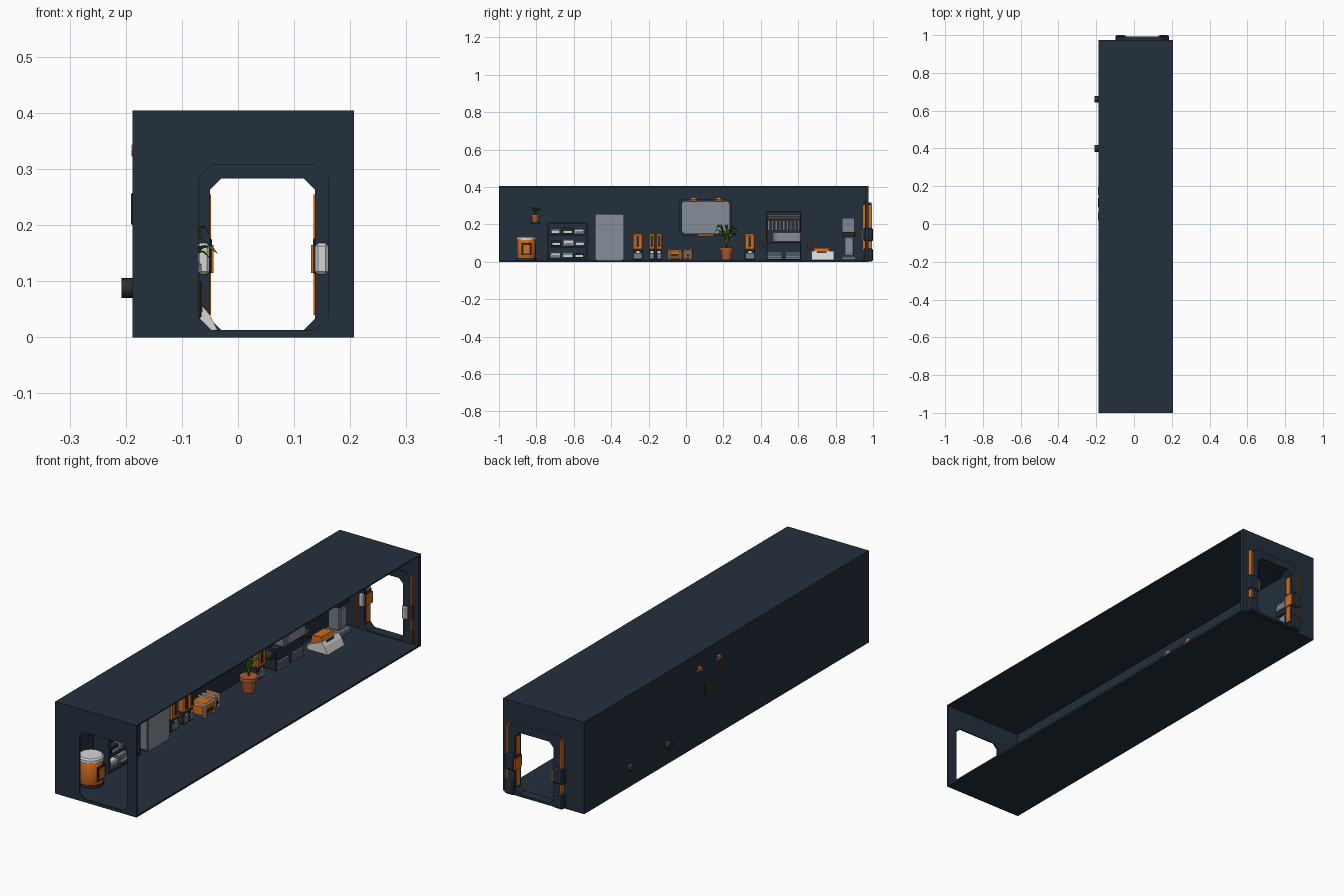
import bpy, bmesh, math
from mathutils import Vector

if "Cube" in bpy.data.objects:
    bpy.data.objects.remove(bpy.data.objects["Cube"])


def material(name, rgb):
    m = bpy.data.materials.new(name)
    m.diffuse_color = (*rgb, 1)
    m.use_nodes = True
    m.node_tree.nodes["Principled BSDF"].inputs["Base Color"].default_value = m.diffuse_color
    return m


NAVY = material("navy hull", (0.017, 0.029, 0.047))
ORANGE = material("orange", (0.66, 0.15, 0.012))
WHITE = material("white", (0.66, 0.66, 0.66))
GREY = material("blue grey", (0.17, 0.20, 0.25))
PANE = material("pale panel", (0.24, 0.27, 0.32))
DARK = material("charcoal", (0.025, 0.027, 0.03))
CLAY = material("terracotta", (0.42, 0.10, 0.035))
LEAF = material("leaf green", (0.06, 0.14, 0.015))


def finish(name, bm, mat, bevel=0.0, smooth=False):
    bmesh.ops.recalc_face_normals(bm, faces=bm.faces)
    me = bpy.data.meshes.new(name)
    bm.to_mesh(me)
    bm.free()
    me.materials.append(mat)
    ob = bpy.data.objects.new(name, me)
    bpy.context.collection.objects.link(ob)
    if bevel:
        b = ob.modifiers.new("bevel", 'BEVEL')
        b.width, b.segments = bevel, 1
    if smooth:
        bpy.context.view_layer.objects.active = ob
        ob.select_set(True)
        bpy.ops.object.shade_smooth_by_angle(angle=math.radians(40))
        ob.select_set(False)
    return ob


def box(name, mat, x, y, z, bevel=0.0):
    bm = bmesh.new()
    bmesh.ops.create_cube(bm, size=1)
    for v in bm.verts:
        v.co = Vector([r[0] + (c + 0.5) * (r[1] - r[0]) for r, c in zip((x, y, z), v.co)])
    return finish(name, bm, mat, bevel)


def turned(name, mat, centre, profile, axis='Z', sides=20):
    """Closed lathe shape; profile is (radius, height) from one end to the other."""
    bm = bmesh.new()
    rings = []
    for r, h in profile:
        ring = []
        for i in range(sides):
            a = 2 * math.pi * i / sides
            p = (r * math.cos(a), r * math.sin(a), h)
            if axis == 'X':
                p = (p[2], p[0], p[1])
            ring.append(bm.verts.new(Vector(centre) + Vector(p)))
        rings.append(ring)
    for a, b in zip(rings, rings[1:]):
        for i in range(sides):
            j = (i + 1) % sides
            bm.faces.new((a[i], a[j], b[j], b[i]))
    bm.faces.new(rings[0])
    bm.faces.new(rings[-1])
    return finish(name, bm, mat, smooth=True)


def chamfered(u0, u1, v0, v1, c):
    return [(u0 + c, v0), (u1 - c, v0), (u1, v0 + c), (u1, v1 - c),
            (u1 - c, v1), (u0 + c, v1), (u0, v1 - c), (u0, v0 + c)]


def place(axis, d, p):
    return (p[0], d, p[1]) if axis == 'Y' else (d, p[0], p[1])


def frame(name, mat, axis, d0, d1, outer, inner):
    """Flat plate with a hole, extruded along the axis."""
    bm = bmesh.new()
    loops = [[bm.verts.new(place(axis, d, p)) for p in poly]
             for poly, d in ((outer, d0), (outer, d1), (inner, d1), (inner, d0))]
    n = len(outer)
    for k in range(4):
        a, b = loops[k], loops[(k + 1) % 4]
        for i in range(n):
            j = (i + 1) % n
            bm.faces.new((a[i], a[j], b[j], b[i]))
    return finish(name, bm, mat)


def prism(name, mat, axis, d0, d1, poly):
    bm = bmesh.new()
    a, b = ([bm.verts.new(place(axis, d, p)) for p in poly] for d in (d0, d1))
    bm.faces.new(a)
    bm.faces.new(b)
    for i in range(len(poly)):
        j = (i + 1) % len(poly)
        bm.faces.new((a[i], a[j], b[j], b[i]))
    return finish(name, bm, mat)


def plant(name, base, length, count, rise):
    """Arching leaves fanned around the pot centre."""
    bm = bmesh.new()
    for k in range(count):
        a = k * 2.4
        d, s = Vector((math.cos(a), math.sin(a), 0)), Vector((-math.sin(a), math.cos(a), 0))
        size = length * (0.7 + 0.3 * ((k * 3) % 4) / 3)
        up = rise * (1.0 - 0.5 * ((k * 5) % 7) / 7)
        rows = []
        for t, w in ((0, .03), (.35, .05), (.6, .17), (.8, .15), (1, .01)):
            c = Vector(base) + d * size * t ** 1.3 + Vector((0, 0, up * math.sin(t * 2.1)))
            c.x = max(c.x, -0.178)
            fold = Vector((0, 0, w * size * 0.35))
            rows.append([bm.verts.new(c + s * w * size + fold), bm.verts.new(c),
                         bm.verts.new(c - s * w * size + fold)])
        for p, q in zip(rows, rows[1:]):
            for i in (0, 1):
                bm.faces.new((p[i], p[i + 1], q[i + 1], q[i]))
    finish(name, bm, LEAF)


# Corridor shell, open on the right
X0, X1, H, WALL = -0.188, 0.207, 0.404, -0.182
box("floor", NAVY, (X0, X1), (-1, 0.975), (0, 0.008))
box("ceiling", NAVY, (X0, X1), (-1, 0.975), (H - 0.006, H))
box("left_wall", NAVY, (X0, WALL), (-1, 0.975), (0.004, H - 0.003))
rim = chamfered(X0, X1, 0.001, H - 0.001, 0.0005)
hole = chamfered(-0.07, 0.16, 0.013, 0.307, 0.022)
frame("front_wall", NAVY, 'Y', -1, -0.994, rim, hole)
frame("back_wall", NAVY, 'Y', 0.957, 0.975, rim, hole)

# Back doorway with handles and orange trim
MID = 0.0435
frame("door_frame", NAVY, 'Y', 0.95, 0.992, chamfered(-0.085, 0.172, 0.003, 0.318, 0.025),
      chamfered(-0.05, 0.137, 0.013, 0.283, 0.02))
for s, side in ((-1, "left"), (1, "right")):
    def span(a, b):
        return tuple(sorted((MID + s * a, MID + s * b)))
    box(side + "_frame_leg", NAVY, span(0.095, 0.142), (0.95, 1), (0.002, 0.07), 0.006)
    box(side + "_frame_block", NAVY, span(0.09, 0.142), (0.95, 1), (0.11, 0.18), 0.006)
    box(side + "_inner_trim", ORANGE, span(0.0915, 0.095), (0.96, 0.985), (0.04, 0.255))
    box(side + "_outer_trim", ORANGE, span(0.128, 0.134), (0.944, 0.995), (0.02, 0.305))
    box(side + "_door_handle", WHITE, span(0.094, 0.117), (0.938, 0.999), (0.112, 0.168), 0.005)
    box(side + "_handle_tab", ORANGE, span(0.087, 0.096), (0.955, 0.998), (0.115, 0.165))

# Drum by the front
turned("drum", ORANGE, (-0.118, -0.853, 0.008), [(.046, .0), (.05, .006), (.05, .1), (.046, .108)])
turned("drum_lid", WHITE, (-0.118, -0.853, 0.116), [(.053, 0), (.053, .014), (.046, .02)])
turned("drum_base", DARK, (-0.118, -0.853, 0.008), [(.053, 0), (.053, .012)])
box("drum_label", DARK, (-0.07, -0.065), (-0.88, -0.826), (0.035, 0.1), 0.002)
box("drum_label_centre", ORANGE, (-0.066, -0.063), (-0.87, -0.836), (0.045, 0.09))

# Small wall plant
box("plant_bracket", NAVY, (WALL, -0.13), (-0.835, -0.777), (0.205, 0.212))
turned("small_pot", CLAY, (-0.152, -0.806, 0.212), [(.016, 0), (.021, .034), (.024, .034), (.024, .042)])
plant("small_leaves", (-0.152, -0.806, 0.25), 0.035, 9, 0.04)

# Storage rack with three rows of containers
RY = (-0.74, -0.53)
box("rack_back", NAVY, (WALL, -0.176), RY, (0.01, 0.21))
for y in RY:
    box("rack_side", NAVY, (WALL, -0.105), (y - 0.004, y + 0.004), (0.01, 0.21))
for k, z in enumerate((0.015, 0.08, 0.145, 0.207)):
    box("rack_shelf", NAVY, (WALL, -0.105), RY, (z - 0.004, z + 0.004))
    if k < 3:
        for i, (w, h) in enumerate(((.055, .03), (.06, .034), (.055, .026))):
            y = -0.725 + i * 0.063 + (k == 1) * 0.004
            m = (WHITE, GREY, DARK)[(i + 2 * k) % 3]
            box("rack_container", m, (-0.165, -0.112), (y, y + w), (z + .004, z + .004 + h), 0.003)
            box("container_band", WHITE if m != WHITE else GREY, (-0.113, -0.109),
                (y + .008, y + w - .008), (z + .01, z + .02))

# Locker
prism("locker", GREY, 'X', WALL, -0.1, chamfered(-0.487, -0.332, 0.008, 0.256, 0.008))
prism("locker_door", PANE, 'X', -0.1, -0.097, chamfered(-0.482, -0.337, 0.013, 0.251, 0.008))


# Orange wall canisters
def canister(y0, y1):
    ym = (y0 + y1) / 2
    box("canister_body", ORANGE, (-0.176, -0.122), (y0, y1), (0.062, 0.15), 0.006)
    box("canister_foot", DARK, (-0.176, -0.126), (y0 + .002, y1 - .002), (0.01, 0.064), 0.003)
    box("canister_plate", GREY, (-0.127, -0.121), (y0 + .005, y1 - .005), (0.018, 0.045))
    box("canister_stripe", WHITE, (-0.123, -0.12), (ym - .008, ym + .008), (0.048, 0.058))
    box("canister_slot", DARK, (-0.124, -0.119), (ym - .006, ym + .006), (0.08, 0.138))


for y0, y1 in ((-0.285, -0.23), (-0.2, -0.165), (-0.161, -0.126), (0.312, 0.37)):
    canister(y0, y1)

# Crates lying on the floor
for y0, y1, x1 in ((-0.1, -0.02, -0.095), (-0.015, 0.036, -0.11)):
    box("floor_crate", ORANGE, (-0.17, x1), (y0, y1), (0.012, 0.066), 0.008)
    for y in (y0 + 0.006, y1 - 0.016):
        box("crate_strap", WHITE, (-0.172, x1 + .003), (y, y + 0.01), (0.009, 0.069), 0.003)
    box("crate_latch", DARK, (x1 - .002, x1 + .004), (y0 + .02, y1 - .02), (0.028, 0.042))

# Window with clips and sill light
frame("window_frame", NAVY, 'X', WALL, -0.155, chamfered(-0.035, 0.245, 0.138, 0.336, 0.014),
      chamfered(-0.022, 0.232, 0.151, 0.323, 0.012))
prism("window_pane", PANE, 'X', WALL, -0.168, chamfered(-0.023, 0.233, 0.15, 0.324, 0.012))
for y in (0.04, 0.175):
    box("window_clip", ORANGE, (-0.19, -0.148), (y - .022, y + .022), (0.322, 0.334), 0.002)
    box("window_clip_cap", WHITE, (-0.1895, -0.15), (y - .012, y + .012), (0.333, 0.345), 0.002)
box("sill_light", ORANGE, (-0.17, -0.148), (0.06, 0.15), (0.135, 0.147), 0.002)
box("outer_vent", DARK, (-0.191, -0.18), (0.09, 0.14), (0.2, 0.258), 0.003)

# Large potted plant
turned("large_pot", CLAY, (-0.1, 0.217, 0.01), [(.025, 0), (.032, .05), (.037, .05), (.037, .066), (.03, .066)])
plant("large_leaves", (-0.1, 0.217, 0.072), 0.075, 13, 0.125)

# Control machine with grilles
box("machine_back", DARK, (WALL, -0.15), (0.43, 0.615), (0.01, 0.268), 0.003)
for z in (0.232, 0.246, 0.26):
    box("machine_top_rib", GREY, (-0.152, -0.135), (0.432, 0.613), (z, z + 0.007))
for i in range(9):
    y = 0.437 + i * 0.02
    box("machine_column", GREY, (-0.152, -0.13), (y, y + 0.011), (0.168, 0.222))
box("machine_desk", GREY, (-0.16, -0.1), (0.46, 0.615), (0.105, 0.16), 0.004)
box("machine_panel", PANE, (-0.101, -0.097), (0.485, 0.608), (0.112, 0.154))
box("machine_body", NAVY, (-0.16, -0.115), (0.43, 0.615), (0.01, 0.104), 0.003)
for y in (0.435, 0.535):
    for z in (0.014, 0.024, 0.034, 0.044):
        box("machine_vent", GREY, (-0.117, -0.107), (y, y + 0.075), (z, z + 0.006))
for y in (0.4, 0.66):
    turned("wall_pipe", DARK, (0, y, 0.088), [(.0175, -.208), (.0175, -.11)], 'X')

# Wedge shaped floor unit
prism("wedge_base", WHITE, 'Y', 0.672, 0.79, [(-.135, .01), (-.035, .01), (-.05, .04), (-.065, .058), (-.135, .03)])
prism("wedge_cover", ORANGE, 'Y', 0.685, 0.765, [(-.13, .025), (-.062, .045), (-.075, .074), (-.12, .07)])
box("wedge_slot", DARK, (-0.1, -0.058), (0.7, 0.75), (0.048, 0.056))

# Grey terminal pillar
box("terminal_foot", GREY, (-0.165, -0.085), (0.83, 0.91), (0.008, 0.03), 0.004)
box("terminal_column", GREY, (-0.155, -0.1), (0.845, 0.897), (0.03, 0.135), 0.004)
box("terminal_collar", DARK, (-0.16, -0.093), (0.836, 0.906), (0.135, 0.16), 0.004)
prism("terminal_head", GREY, 'Y', 0.835, 0.9, [(-.16, .16), (-.09, .16), (-.1, .2), (-.135, .235), (-.16, .235)])
box("terminal_screen", PANE, (-0.101, -0.094), (0.85, 0.89), (0.165, 0.185))
box("terminal_plate", PANE, (-0.101, -0.097), (0.852, 0.89), (0.05, 0.12))
